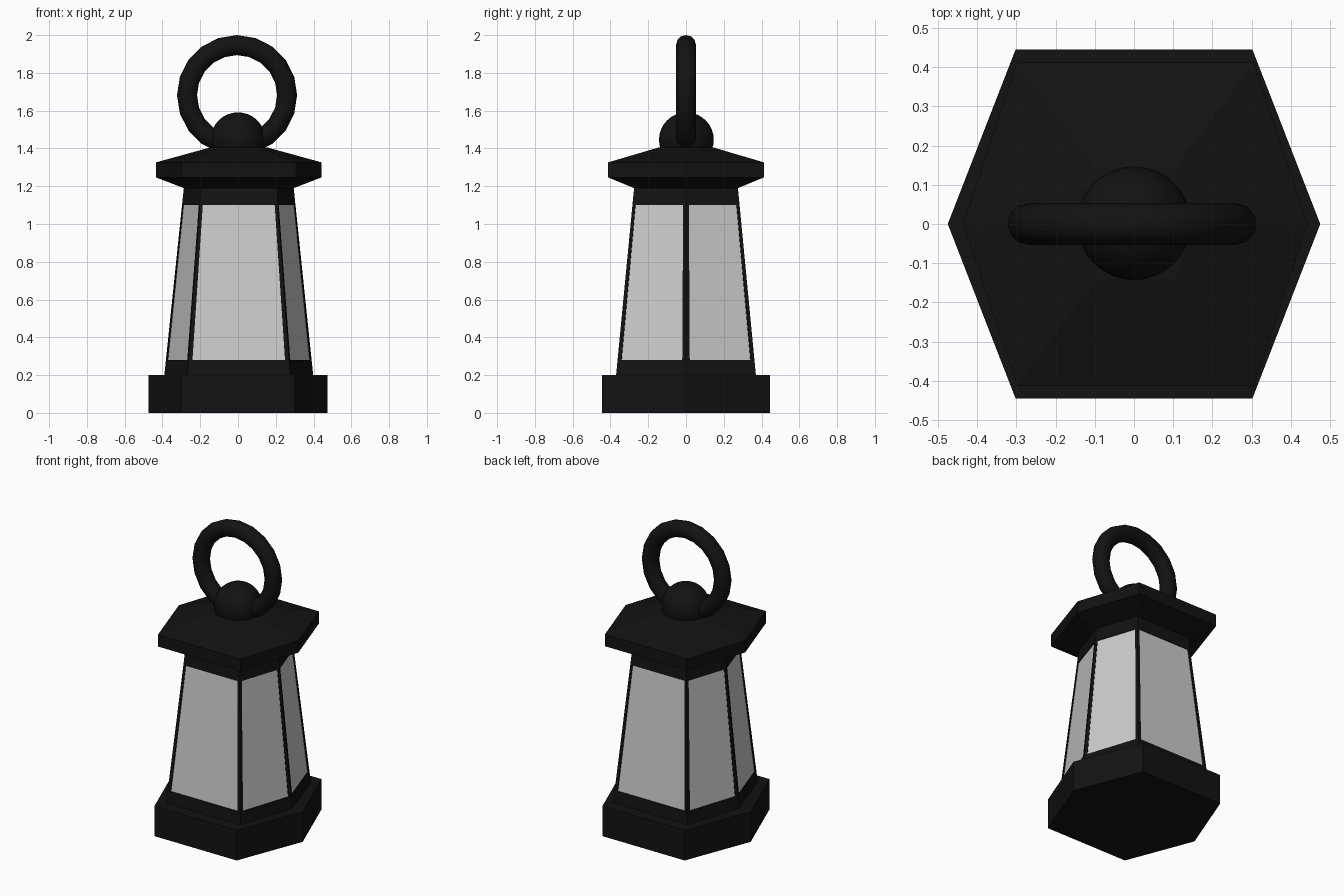
import bpy, bmesh, math
from mathutils import Vector

if "Cube" in bpy.data.objects:
    bpy.data.objects.remove(bpy.data.objects["Cube"])

black = bpy.data.materials.new("black_metal")
black.diffuse_color = (0.006, 0.006, 0.006, 1)
black.use_nodes = True
black.node_tree.nodes["Principled BSDF"].inputs["Base Color"].default_value = black.diffuse_color


def hexagon(a, b, c, z, ox=0.0):
    """Six points: side corners at +-a, front/back corners at (+-c, +-b)."""
    pts = [(a, 0), (c, b), (-c, b), (-a, 0), (-c, -b), (c, -b)]
    return [Vector((x + ox, y, z)) for x, y in pts]


def body_ring(z, scale=1.0):
    """Outline of the tapered lantern body at height z."""
    t = (z - 0.2) / 0.99
    mix = lambda p, q: (p + (q - p) * t) * scale
    return hexagon(mix(0.394, 0.291), mix(0.37, 0.275), mix(0.272, 0.2), z, 0.004)


def loft(name, rings, mat=black):
    """Closed solid through rings of equal point count."""
    bm = bmesh.new()
    rows = [[bm.verts.new(p) for p in ring] for ring in rings]
    n = len(rows[0])
    for lo, hi in zip(rows, rows[1:]):
        for i in range(n):
            j = (i + 1) % n
            bm.faces.new((lo[i], lo[j], hi[j], hi[i]))
    bm.faces.new(rows[0][::-1])
    bm.faces.new(rows[-1])
    bmesh.ops.recalc_face_normals(bm, faces=bm.faces)
    mesh = bpy.data.meshes.new(name)
    bm.to_mesh(mesh)
    bm.free()
    obj = bpy.data.objects.new(name, mesh)
    bpy.context.collection.objects.link(obj)
    if mat:
        mesh.materials.append(mat)
    return obj


# Base plinth
loft("base", [hexagon(0.475, 0.445, 0.302, z) for z in (0, 0.2)])

# Glass body, with trim bands below and above
loft("glass", [body_ring(z, 0.985) for z in (0.27, 1.11)], None)
loft("lower_trim", [body_ring(z) for z in (0.19, 0.28)])
loft("upper_trim", [body_ring(z) for z in (1.1, 1.2)])


# Corner posts
def post_section(z, i, width):
    ring = body_ring(z)
    p, before, after = ring[i], ring[i - 1], ring[(i + 1) % 6]
    inner = Vector((p.x * 0.92, p.y * 0.92, z))
    return [p + (before - p).normalized() * width, p,
            p + (after - p).normalized() * width, inner]


for i in range(6):
    loft(f"post_{i + 1}", [post_section(0.275, i, 0.021), post_section(1.105, i, 0.016)])

# Roof: flared underside, upright rim, shallow slope
loft("roof", [hexagon(0.291, 0.275, 0.2, 1.19, 0.004),
              hexagon(0.439, 0.413, 0.302, 1.247, 0.004),
              hexagon(0.439, 0.413, 0.302, 1.326, 0.004),
              hexagon(0.148, 0.142, 0.1, 1.406, 0.004)])

# Ball on the roof
bpy.ops.mesh.primitive_uv_sphere_add(segments=32, ring_count=16, radius=0.145,
                                     location=(0, 0.002, 1.446))
ball = bpy.context.object
ball.name = "roof_ball"

# Carrying ring
bpy.ops.mesh.primitive_torus_add(major_segments=20, minor_segments=12,
                                 major_radius=0.265, minor_radius=0.053,
                                 location=(-0.005, 0, 1.682),
                                 rotation=(math.pi / 2, 0, 0))
handle = bpy.context.object
handle.name = "carrying_ring"

for obj in (ball, handle):
    obj.data.materials.append(black)
    bpy.ops.object.select_all(action='DESELECT')
    obj.select_set(True)
    bpy.context.view_layer.objects.active = obj
    bpy.ops.object.shade_smooth_by_angle(angle=math.radians(40))
